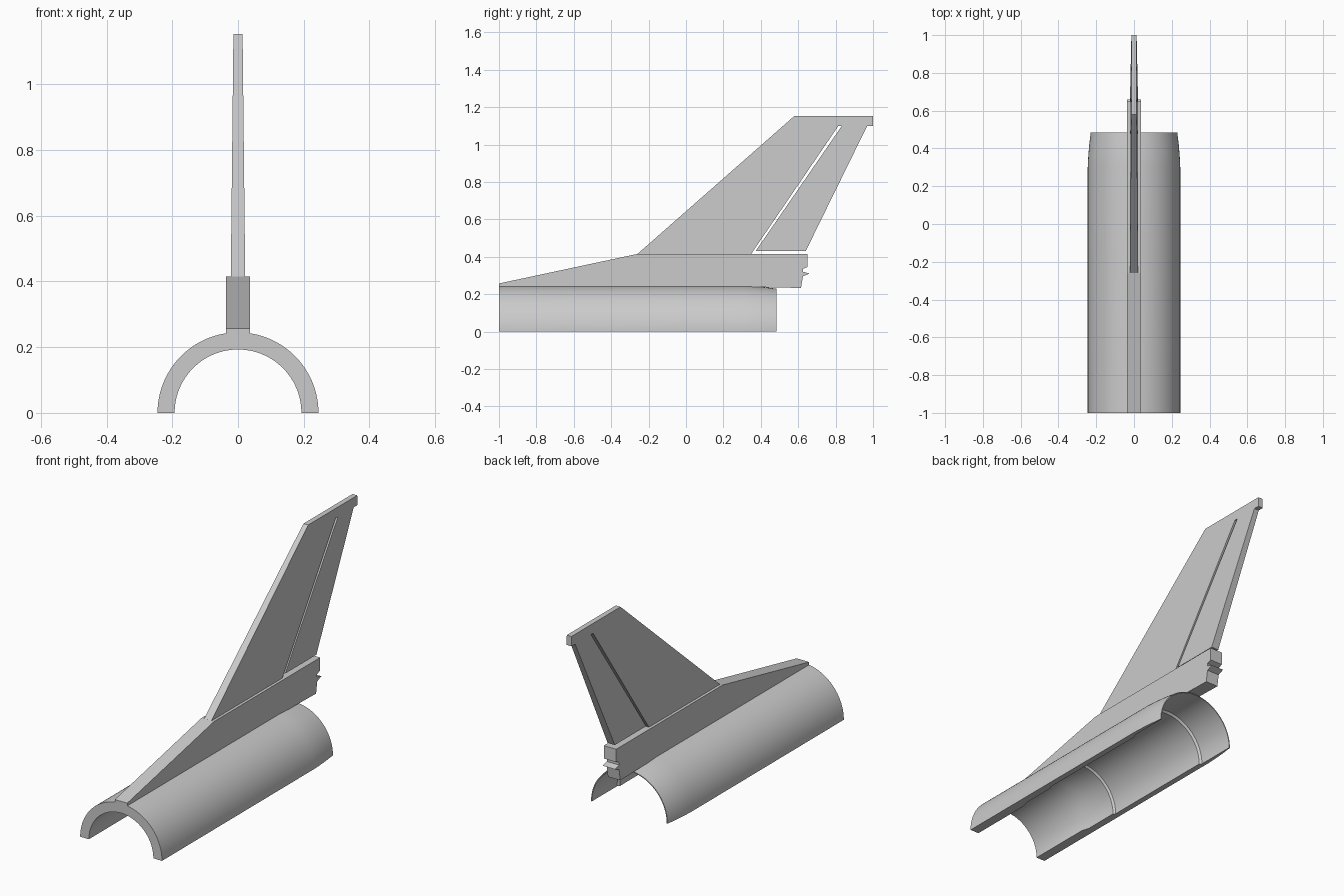
import bpy, bmesh, math

cube = bpy.data.objects.get("Cube")
if cube:
    bpy.data.objects.remove(cube, do_unlink=True)

grey = bpy.data.materials.new("plain_grey")
grey.use_nodes = True
grey.diffuse_color = (0.6, 0.6, 0.6, 1)
grey.node_tree.nodes["Principled BSDF"].inputs["Base Color"].default_value = (0.6, 0.6, 0.6, 1)


def finish(name, bm):
    bmesh.ops.recalc_face_normals(bm, faces=bm.faces)
    mesh = bpy.data.meshes.new(name)
    bm.to_mesh(mesh)
    bm.free()
    mesh.materials.append(grey)
    obj = bpy.data.objects.new(name, mesh)
    bpy.context.collection.objects.link(obj)
    return obj


def slab(name, outline, half_width):
    """Side outline in (y, z), mirrored to both sides; half_width depends on z."""
    bm = bmesh.new()
    sides = [[bm.verts.new((s * half_width(z), y, z)) for y, z in outline] for s in (-1, 1)]
    for side in sides:
        bm.faces.new(side)
    n = len(outline)
    for i in range(n):
        j = (i + 1) % n
        bm.faces.new((sides[0][i], sides[0][j], sides[1][j], sides[1][i]))
    return finish(name, bm)


def half_lathe(name, profile, steps):
    """Sweep a closed (y, radius) profile half a turn around the y axis."""
    bm = bmesh.new()
    rings = []
    for k in range(steps + 1):
        a = math.pi * k / steps
        rings.append([bm.verts.new((r * math.cos(a), y, r * math.sin(a))) for y, r in profile])
    n = len(profile)
    for a, b in zip(rings, rings[1:]):
        for i in range(n):
            j = (i + 1) % n
            bm.faces.new((a[i], a[j], b[j], b[i]))
    bm.faces.new(rings[0])
    bm.faces.new(rings[-1])
    return finish(name, bm)


# Half-round fuselage shell: tapered tail outside, stepped bore inside
outer = [(-1, 0.245), (0.3, 0.245), (0.36, 0.242), (0.42, 0.237), (0.485, 0.229)]
bore = [(0.485, 0.224), (0.27, 0.224), (0.26, 0.214), (-0.4, 0.214), (-0.41, 0.205),
        (-0.6, 0.205), (-0.64, 0.193), (-1, 0.193)]
shell = half_lathe("fuselage_shell", outer + bore, 64)
bpy.context.view_layer.objects.active = shell
shell.select_set(True)
bpy.ops.object.shade_smooth_by_angle(angle=math.radians(20))

# Fin root fairing with the small notched tail
slab("fin_fairing",
     [(-1, 0.235), (-1, 0.257), (-0.26, 0.415), (0.65, 0.415), (0.65, 0.345),
      (0.625, 0.335), (0.625, 0.32), (0.66, 0.31), (0.625, 0.295), (0.615, 0.233),
      (0.42, 0.237)],
     lambda z: 0.037)


def fin_width(z):
    return 0.022 - 0.008 * (z - 0.41) / 0.74


# Swept fin with its tip cap, and the rudder behind a narrow gap
slab("tail_fin",
     [(-0.265, 0.41), (0.58, 1.153), (1, 1.153), (1, 1.1), (0.815, 1.1), (0.345, 0.41)],
     fin_width)
slab("rudder", [(0.372, 0.43), (0.64, 0.43), (0.97, 1.102), (0.835, 1.102)], fin_width)
